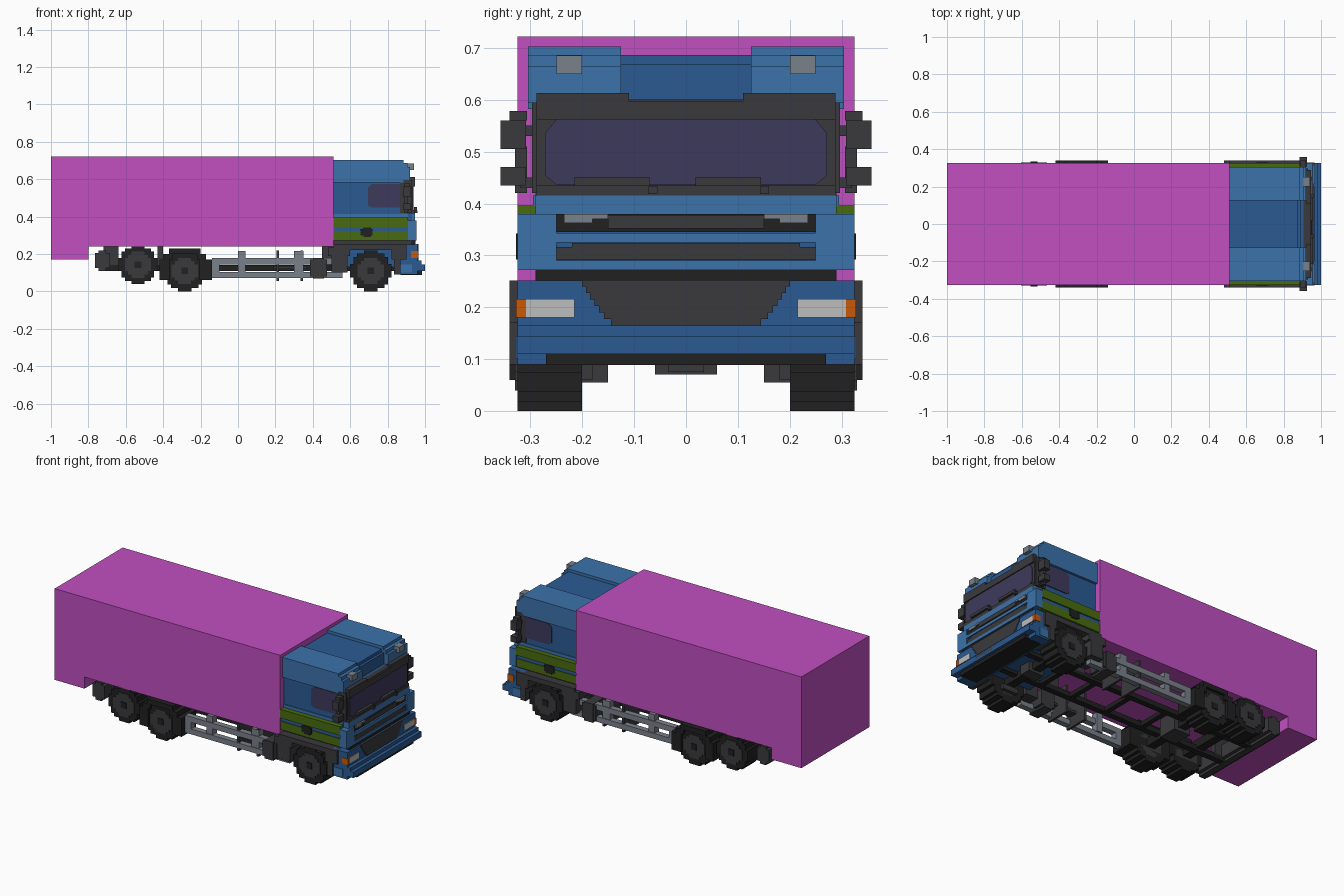
import bpy, bmesh, math

cube = bpy.data.objects.get("Cube")
if cube:
    bpy.data.objects.remove(cube, do_unlink=True)


def material(name, r, g, b):
    m = bpy.data.materials.new(name)
    m.diffuse_color = (r, g, b, 1)
    m.use_nodes = True
    m.node_tree.nodes["Principled BSDF"].inputs["Base Color"].default_value = (r, g, b, 1)
    return m


MAGENTA = material("magenta", .533, .08, .533)
BLUE = material("light blue", .045, .17, .41)
NAVY = material("dark blue", .024, .105, .29)
DARK = material("dark grey", .042, .042, .048)
BLACK = material("black", .015, .015, .015)
GREEN = material("green", .065, .147, .005)
GREY = material("steel grey", .195, .22, .255)
GLASS = material("tinted glass", .048, .042, .107)
WHITE = material("lamp white", .51, .51, .51)
ORANGE = material("orange", .58, .10, .003)


def finish(name, mat, bm):
    bmesh.ops.recalc_face_normals(bm, faces=bm.faces)
    me = bpy.data.meshes.new(name)
    bm.to_mesh(me)
    bm.free()
    me.materials.append(mat)
    ob = bpy.data.objects.new(name, me)
    bpy.context.collection.objects.link(ob)
    return ob


def add_box(bm, b):
    x0, x1, y0, y1, z0, z1 = b
    vs = bmesh.ops.create_cube(bm, size=1)["verts"]
    for v in vs:
        v.co = ((x0 + x1) / 2 + v.co.x * (x1 - x0),
                (y0 + y1) / 2 + v.co.y * (y1 - y0),
                (z0 + z1) / 2 + v.co.z * (z1 - z0))


def part(name, mat, *boxes, mirror=False):
    """Boxes given as x0, x1, y0, y1, z0, z1; mirror repeats them across y."""
    bm = bmesh.new()
    for b in boxes:
        add_box(bm, b)
        if mirror:
            add_box(bm, (b[0], b[1], -b[3], -b[2], b[4], b[5]))
    return finish(name, mat, bm)


def mid(x0, x1, w, z0, z1):
    """Box centred across the truck with half width w."""
    return (x0, x1, -w, w, z0, z1)


def prism(name, mat, pts, axis, a, b):
    """Extrude a flat outline along x or y between a and b."""
    bm = bmesh.new()
    place = (lambda p, t: (t, p[0], p[1])) if axis == "x" else (lambda p, t: (p[0], t, p[1]))
    f = bm.faces.new([bm.verts.new(place(p, a)) for p in pts])
    ext = bmesh.ops.extrude_face_region(bm, geom=[f])["geom"]
    d = (b - a, 0, 0) if axis == "x" else (0, b - a, 0)
    bmesh.ops.translate(bm, vec=d, verts=[g for g in ext if isinstance(g, bmesh.types.BMVert)])
    return finish(name, mat, bm)


def stepped_disc(cx, cz, r, y0, y1, rows):
    """Blocky round disc as stacked rows."""
    h = 2 * r / rows
    out = []
    for i in range(rows):
        z = -r + (i + .5) * h
        w = round(math.sqrt(r * r - z * z) / h) * h
        out.append((cx - w, cx + w, y0, y1, cz + z - h / 2, cz + z + h / 2))
    return out


# Cargo body
part("cargo_body", MAGENTA, mid(-1, .51, .325, .24, .722))
part("cargo_tail_skirt", MAGENTA, mid(-1, -.80, .325, .17, .24))

# Wheels, hubs and axles
for name, cx, cz, r in (("front", .71, .11, .11), ("drive", -.285, .11, .11), ("lift", -.535, .143, .104)):
    part(name + "_tyres", BLACK, *stepped_disc(cx, cz, r, .2, .325, 12), mirror=True)
    part(name + "_hubs", DARK, *stepped_disc(cx, cz, .07, .2, .33, 8), mirror=True)
    part(name + "_hub_caps", BLACK, *stepped_disc(cx, cz, .018, .3, .335, 2), mirror=True)
    part(name + "_axle", BLACK, mid(cx - .025, cx + .025, .2, cz - .02, cz + .03))
part("differential", DARK, mid(-.34, -.23, .06, .07, .18))

# Drive wheel mudguards
part("rear_mudguards", BLACK, (-.42, -.365, .2, .34, .06, .17), (-.205, -.14, .2, .34, .06, .17),
     (-.40, -.35, .2, .34, .17, .20), (-.22, -.17, .2, .34, .17, .20),
     (-.37, -.20, .2, .34, .20, .23), mirror=True)

# Chassis
part("frame_rails", BLACK, (-.72, .86, .09, .125, .11, .14), mirror=True)
part("frame_cross_members", BLACK, *[mid(x, x + .03, .1, .11, .135) for x in (-.15, .1, .34, .55)])
part("frame_mounts", DARK, (-.72, -.64, .09, .125, .13, .24), (-.43, -.40, .09, .125, .13, .24),
     (.45, .51, .09, .125, .13, .24), mirror=True)
part("rear_crossbar", DARK, mid(-.765, -.685, .30, .125, .205), mid(-.745, -.705, .30, .11, .22))

# Side guards
part("side_guard_bars", GREY, (-.14, .56, .27, .305, .145, .178), (-.14, .56, .27, .305, .073, .105), mirror=True)
part("side_guard_posts", GREY, (-.14, -.10, .27, .305, .073, .178), (0, .04, .26, .30, .10, .215),
     (.30, .35, .26, .30, .10, .215), mirror=True)
part("side_guard_brackets", DARK, (.205, .218, .15, .30, .055, .22), (.335, .348, .15, .30, .055, .22),
     (.19, .37, .22, .27, .12, .135), mirror=True)
part("side_tanks", DARK, (.385, .475, .2, .315, .08, .17), (.40, .46, .2, .32, .068, .18), mirror=True)

# Cab shell
part("cab_floor", NAVY, mid(.56, .96, .2, .13, .25))
part("cab_sill", DARK, mid(.51, .925, .29, .245, .272))
part("cab_lower_body", NAVY, mid(.51, .93, .29, .27, .415))
part("cab_waistband", BLUE, mid(.51, .91, .295, .395, .415))
part("cab_upper_body", NAVY, mid(.51, .905, .29, .415, .60))
part("roof_centre", NAVY, mid(.51, .89, .13, .59, .668), mid(.51, .875, .13, .668, .686))
part("roof_sides", BLUE, (.51, .885, .125, .305, .582, .703), (.885, .905, .125, .305, .595, .686),
     (.905, .92, .125, .305, .595, .665), mirror=True)
part("roof_lamps", GREY, (.90, .94, .20, .25, .65, .685), mirror=True)

# Painted side panels
part("green_door_panels", GREEN, (.51, .91, .28, .325, .343, .396), (.51, .92, .28, .322, .272, .322), mirror=True)
part("door_crease", NAVY, (.51, .915, .28, .318, .322, .343), mirror=True)
part("door_handles", BLACK, (.655, .72, .32, .328, .30, .335), (.67, .71, .32, .328, .292, .342), mirror=True)

# Side windows
window = [(.695, .46), (.715, .448), (.87, .448), (.87, .575), (.715, .575), (.695, .555)]
for side, s in (("left", 1), ("right", -1)):
    prism(side + "_side_window", GLASS, window, "y", s * .285, s * .295)
part("window_pillars", DARK, (.865, .93, .25, .297, .42, .595), mirror=True)

# Windscreen
part("windscreen_frame", DARK, mid(.90, .935, .288, .415, .60), mid(.93, .945, .288, .415, .435))
part("sun_visor", DARK, mid(.90, .945, .288, .562, .597), (.92, .945, .11, .288, .597, .613),
     (.92, .945, -.288, -.11, .597, .613))
screen = [(-.25, .436), (.25, .436), (.272, .455), (.272, .535), (.25, .562),
          (-.25, .562), (-.272, .535), (-.272, .455)]
prism("windscreen", GLASS, screen, "x", .93, .939)
part("wipers", DARK, (.94, .958, -.215, -.07, .434, .451), (.94, .958, .018, .145, .434, .451),
     (.94, .96, -.072, -.055, .418, .434), (.94, .96, .143, .16, .418, .434))

# Mirrors
part("mirrors", DARK, (.885, .925, .308, .358, .505, .56), (.89, .92, .306, .34, .56, .578),
     (.885, .925, .308, .358, .435, .47), (.89, .91, .306, .33, .42, .51),
     (.89, .915, .28, .32, .53, .55), (.89, .915, .28, .32, .43, .45), mirror=True)

# Front panel with bands of grille
part("front_corners", BLUE, (.91, .955, .25, .325, .272, .38), mirror=True)
part("front_upper_band", BLUE, mid(.91, .945, .29, .38, .415))
part("front_panel", NAVY, mid(.91, .945, .25, .27, .38))
part("front_slats", BLUE, mid(.94, .955, .25, .272, .29), mid(.94, .955, .25, .325, .343))
part("upper_grille", BLACK, mid(.94, .948, .253, .345, .38))
part("middle_grille", DARK, mid(.94, .951, .25, .291, .316), mid(.94, .951, .22, .316, .324),
     mid(.94, .952, .15, .352, .378))
part("upper_lamps", GREY, (.94, .955, .18, .235, .362, .38), (.94, .955, .15, .235, .37, .38), mirror=True)
part("front_gap", BLACK, mid(.91, .95, .288, .252, .272))

# Bumper with stepped grille
part("bumper", NAVY, mid(.86, .96, .325, .09, .252), mid(.94, .98, .325, .11, .165),
     mid(.97, 1.0, .325, .11, .145))
part("bumper_side_steps", BLUE, (.85, .93, .31, .328, .10, .145), mirror=True)
part("bumper_underside", BLACK, mid(.87, .985, .27, .089, .111))
rows = 7
part("lower_grille", DARK, *[mid(.955, .964, .145 + .055 * (i / (rows - 1)) ** .8,
                                 .165 + i * .0125, .165 + (i + 1) * .0125) for i in range(rows)])
part("number_plate_panel", DARK, mid(.99, 1.0, .125, .112, .142))
part("headlamps", WHITE, (.95, .965, .215, .31, .18, .216), mirror=True)
part("indicators", ORANGE, (.925, .966, .308, .328, .18, .216), mirror=True)

# Front wheel arches
part("front_wheel_arches", DARK, (.51, .90, .2, .34, .222, .252), (.48, .60, .2, .34, .19, .235),
     (.50, .585, .2, .34, .10, .19), (.82, .90, .2, .34, .17, .23), (.835, .87, .2, .34, .09, .17), mirror=True)
part("front_axle_mounts", DARK, (.66, .76, .18, .27, .06, .09), mirror=True)
part("front_axle_block", DARK, mid(.66, .76, .035, .075, .13))
